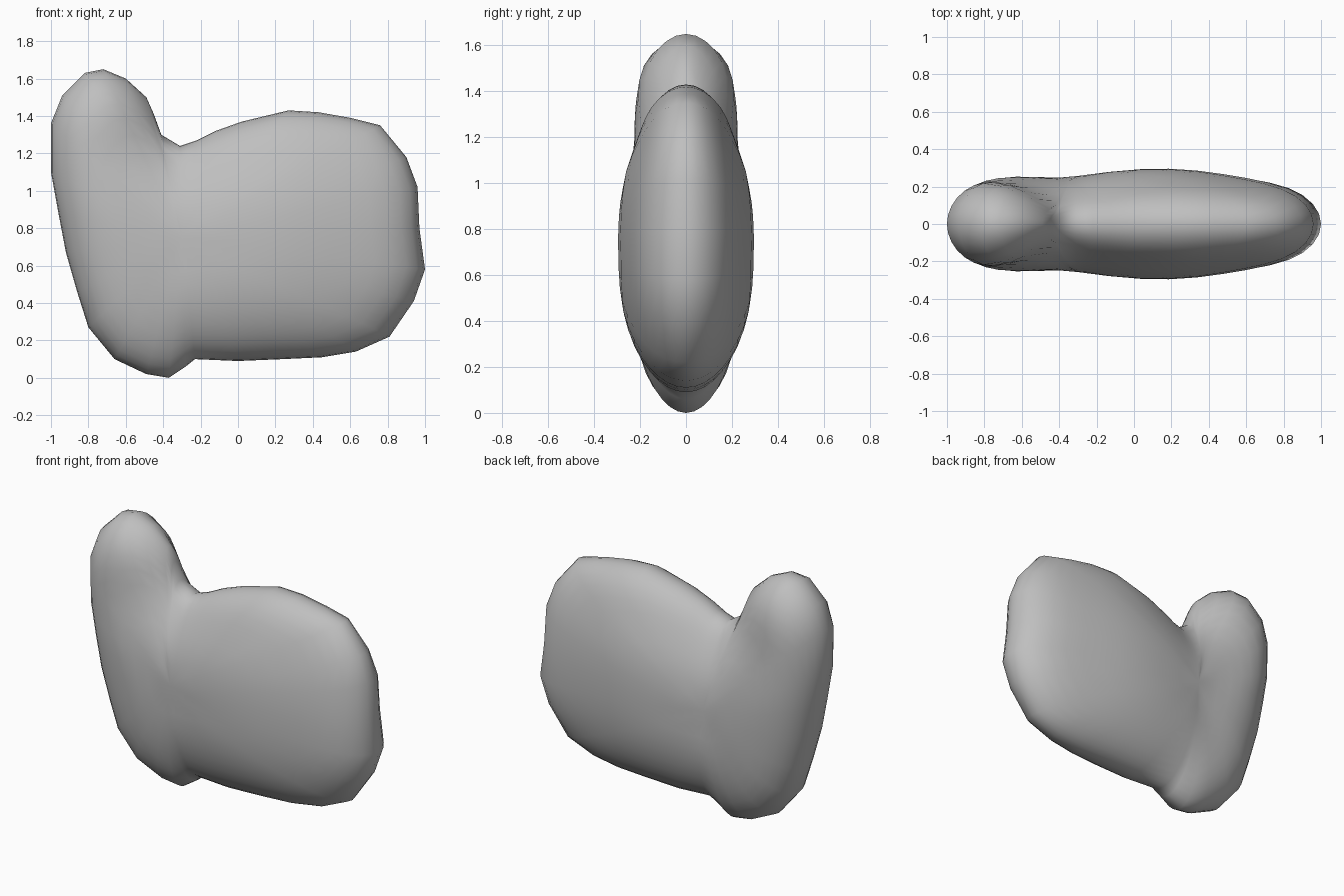
import bpy
import bmesh
import math
from mathutils import Vector
from mathutils.geometry import intersect_point_line

if "Cube" in bpy.data.objects:
    bpy.data.objects.remove(bpy.data.objects["Cube"], do_unlink=True)

# Side outline of the body, counter-clockwise from the rump (x, z)
OUTLINE = [Vector(p) for p in (
    (1, .58), (.97, .8), (.96, 1.02), (.9, 1.18), (.76, 1.35), (.6, 1.39),
    (.43, 1.42), (.27, 1.43), (.02, 1.37), (-.12, 1.32), (-.22, 1.27),
    (-.31, 1.24), (-.41, 1.3), (-.45, 1.41), (-.49, 1.5), (-.6, 1.6),
    (-.72, 1.65), (-.82, 1.63), (-.94, 1.51), (-1, 1.36), (-1, 1.1),
    (-.96, .88), (-.92, .67), (-.86, .46), (-.8, .27), (-.66, .1),
    (-.49, .02), (-.37, 0), (-.28, .06), (-.23, .1), (0, .09), (.24, .1),
    (.45, .11), (.63, .14), (.81, .22), (.94, .41))]
CENTRE = Vector((-.3, .75))
RINGS = 12
HALF_WIDTH = .31
DOME = .57
SAMPLES = 10
EDGES = list(zip(OUTLINE, OUTLINE[1:] + OUTLINE[:1]))


def edge_distance(point):
    """Distance from a point in the outline to its nearest edge."""
    best = DOME
    for a, b in EDGES:
        foot, t = intersect_point_line(point, a, b)
        foot = a.lerp(b, min(max(t, 0), 1))
        best = min(best, (point - foot.to_2d()).length)
    return best


def dome(distance):
    rise = 1 - distance / DOME
    return math.sqrt(max(0, 1 - rise * rise))


def bump(value, centre, width):
    return math.exp(-((value - centre) / width) ** 2)


def thickness(point):
    """Rounded half-thickness, averaged nearby so ridges melt away."""
    near = edge_distance(point)
    total = dome(near)
    for k in range(SAMPLES):
        angle = math.tau * k / SAMPLES
        offset = Vector((math.cos(angle), math.sin(angle))) * near / 2
        total += dome(edge_distance(point + offset))
    # Waist behind the neck, tapered rump, slim back line, broad chest
    shape = (1 - .14 * bump(point.x, -.38, .26) - .12 * bump(point.x, .65, .28)
             - .09 * bump(point.y, 1.2, .18) + .14 * bump(point.x, -.95, .2))
    return HALF_WIDTH * shape * total / (SAMPLES + 1)


def add_flanks(bm):
    """Two puffed sides, made of rings shrinking towards the centre."""
    spots = [[CENTRE.lerp(p, math.sin(math.pi / 2 * i / RINGS))
              for p in OUTLINE] for i in range(1, RINGS + 1)]
    depths = [[thickness(p) for p in ring] for ring in spots]
    count = len(OUTLINE)
    for side in (-1, 1):
        rings = [[bm.verts.new((p.x, side * d, p.y)) for p, d in zip(*pair)]
                 for pair in zip(spots, depths)]
        middle = bm.verts.new((CENTRE.x, side * thickness(CENTRE), CENTRE.y))
        for k in range(count):
            n = (k + 1) % count
            bm.faces.new((middle, rings[0][k], rings[0][n]))
            for inner, outer in zip(rings, rings[1:]):
                bm.faces.new((inner[k], outer[k], outer[n], inner[n]))


# Plain grey clay
clay = bpy.data.materials.new("grey_clay")
clay.use_nodes = True
GREY = (.52, .52, .52, 1)
clay.diffuse_color = GREY
clay.node_tree.nodes["Principled BSDF"].inputs["Base Color"].default_value = GREY

# Body with head, neck and foot in one skin
bm = bmesh.new()
add_flanks(bm)
bmesh.ops.remove_doubles(bm, verts=bm.verts, dist=.0005)
bmesh.ops.recalc_face_normals(bm, faces=bm.faces)
for face in bm.faces:
    face.smooth = True
mesh = bpy.data.meshes.new("animal_body")
bm.to_mesh(mesh)
bm.free()
mesh.materials.append(clay)
body = bpy.data.objects.new("animal_body", mesh)
bpy.context.collection.objects.link(body)

# Soften the ridges across the thickness only
soften = body.modifiers.new("soften", "SMOOTH")
soften.factor = .5
soften.iterations = 2
soften.use_x = soften.use_z = False
